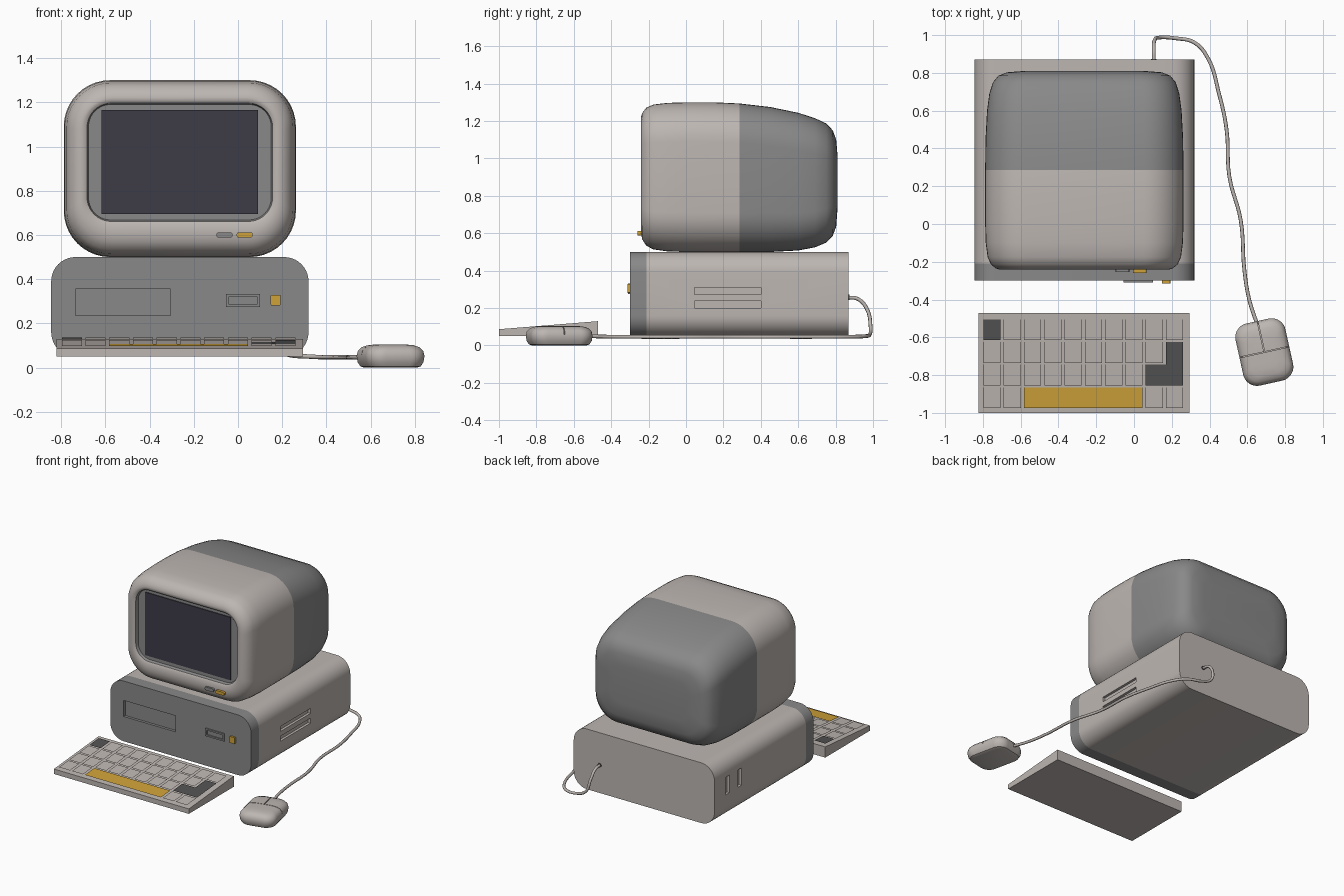
import bpy, bmesh, math
from mathutils import Matrix

if "Cube" in bpy.data.objects:
    bpy.data.objects.remove(bpy.data.objects["Cube"])


def material(name, rgb):
    m = bpy.data.materials.new(name)
    m.diffuse_color = (*rgb, 1)
    m.use_nodes = True
    m.node_tree.nodes["Principled BSDF"].inputs["Base Color"].default_value = m.diffuse_color
    return m


BEIGE = material("warm_beige", (0.51, 0.47, 0.445))
GREY = material("mid_grey", (0.25, 0.25, 0.25))
SCREEN = material("screen_dark", (0.047, 0.045, 0.064))
YELLOW = material("mustard_yellow", (0.62, 0.36, 0.04))
DARK = material("dark_grey", (0.085, 0.085, 0.085))


def finish(name, bm, *mats):
    bmesh.ops.recalc_face_normals(bm, faces=bm.faces)
    me = bpy.data.meshes.new(name)
    bm.to_mesh(me)
    bm.free()
    ob = bpy.data.objects.new(name, me)
    bpy.context.collection.objects.link(ob)
    for m in mats:
        me.materials.append(m)
    return ob


def activate(ob):
    bpy.ops.object.select_all(action='DESELECT')
    ob.select_set(True)
    bpy.context.view_layer.objects.active = ob


def smooth(ob, angle=35):
    activate(ob)
    bpy.ops.object.shade_smooth_by_angle(angle=math.radians(angle))


def box(name, x0, x1, y0, y1, z0, z1, mat=None, bevel=0):
    bm = bmesh.new()
    bmesh.ops.create_cube(bm, size=1)
    for v in bm.verts:
        v.co = ((x0 + x1) / 2 + v.co.x * (x1 - x0), (y0 + y1) / 2 + v.co.y * (y1 - y0),
                (z0 + z1) / 2 + v.co.z * (z1 - z0))
    if bevel:
        edges = [e for e in bm.edges if abs(e.verts[0].co.y - e.verts[1].co.y) > 1e-5]
        bmesh.ops.bevel(bm, geom=edges, offset=bevel, segments=4, profile=0.5, affect='EDGES')
    return finish(name, bm, *([mat] if mat else []))


def cut(ob, cutter):
    cutter.hide_render = True
    mod = ob.modifiers.new("cut", 'BOOLEAN')
    mod.operation, mod.object, mod.solver = 'DIFFERENCE', cutter, 'EXACT'
    activate(ob)
    bpy.ops.object.modifier_apply(modifier=mod.name)
    bpy.data.objects.remove(cutter, do_unlink=True)


def loft(name, rings, cx, mats, index=lambda i: 0, n=10):
    """Rounded-rectangle rings (y, half width, z low, z high, radius) joined along y."""
    bm = bmesh.new()
    loops = []
    for y, hw, z0, z1, r in rings:
        loop = []
        for q, (sx, top) in enumerate([(1, 1), (-1, 1), (-1, 0), (1, 0)]):
            ox, oz = cx + sx * (hw - r), (z1 - r) if top else (z0 + r)
            for k in range(n + 1):
                a = (q + k / n) * math.pi / 2
                loop.append(bm.verts.new((ox + r * math.cos(a), y, oz + r * math.sin(a))))
        loops.append(loop)
    for i, (a, b) in enumerate(zip(loops, loops[1:])):
        for k in range(len(a)):
            j = (k + 1) % len(a)
            bm.faces.new((a[k], a[j], b[j], b[k])).material_index = index(i)
    bm.faces.new(loops[0]).material_index = index(0)
    bm.faces.new(loops[-1]).material_index = index(len(rings) - 2)
    return finish(name, bm, *mats)


# Computer case: body, front panel, vents and drive details
case = loft("case_body", [(-0.21, 0.582, 0.05, 0.5, 0.11), (0.87, 0.582, 0.05, 0.5, 0.11)],
            -0.263, [BEIGE])
for z in (0.2, 0.273):
    cut(case, box("vent_cutter", 0.3, 0.4, 0.045, 0.4, z, z + 0.037))
for y in (0.55, 0.695):
    cut(case, box("vent_cutter", -0.9, -0.825, y, y + 0.045, 0.24, 0.37))
smooth(case)
panel = loft("front_panel", [(-0.30, 0.582, 0.05, 0.5, 0.11), (-0.21, 0.582, 0.05, 0.5, 0.11)],
             -0.263, [GREY])
cut(panel, box("bay_cutter", -0.735, -0.305, -0.4, -0.28, 0.235, 0.355))
smooth(panel)
slot = box("drive_slot", -0.055, 0.1, -0.31, -0.29, 0.275, 0.332, GREY)
cut(slot, box("slot_cutter", -0.043, 0.088, -0.33, -0.301, 0.287, 0.32))
box("power_button", 0.148, 0.192, -0.314, -0.29, 0.281, 0.329, YELLOW, 0.004)

# Monitor: recess, rounded bezel, body and grey rear shell
rings = [(-0.212, 0.413, 0.668, 1.19, 0.10), (-0.232, 0.42, 0.661, 1.196, 0.11),
         (-0.24, 0.432, 0.647, 1.206, 0.12), (-0.241, 0.45, 0.60, 1.222, 0.15),
         (-0.234, 0.47, 0.567, 1.243, 0.17), (-0.213, 0.495, 0.534, 1.271, 0.19),
         (-0.175, 0.512, 0.514, 1.288, 0.20), (-0.10, 0.522, 0.503, 1.297, 0.21),
         (0.0, 0.525, 0.5, 1.30, 0.21), (0.15, 0.525, 0.5, 1.30, 0.21),
         (0.285, 0.525, 0.5, 1.294, 0.21), (0.45, 0.523, 0.5, 1.275, 0.21),
         (0.6, 0.515, 0.508, 1.244, 0.20), (0.69, 0.503, 0.525, 1.215, 0.19),
         (0.75, 0.484, 0.55, 1.187, 0.18), (0.785, 0.455, 0.587, 1.15, 0.16),
         (0.803, 0.41, 0.635, 1.10, 0.14), (0.81, 0.32, 0.73, 1.02, 0.10)]
smooth(loft("monitor_shell", rings, -0.263, [BEIGE, GREY], lambda i: int(i < 1 or i >= 10)))
box("screen", -0.617, 0.09, -0.219, -0.211, 0.695, 1.165, SCREEN)
box("monitor_button", -0.097, -0.025, -0.255, -0.21, 0.588, 0.612, GREY, 0.009)
box("monitor_lamp", -0.006, 0.066, -0.26, -0.21, 0.588, 0.612, YELLOW, 0.009)

# Keyboard wedge
Y0, Y1, Z0, Z1 = -1.0, -0.47, 0.087, 0.13
bm = bmesh.new()
ends = [[bm.verts.new((x, y, z)) for y, z in ((Y0, 0.05), (Y1, 0.05), (Y1, Z1), (Y0, Z0))]
        for x in (-0.822, 0.294)]
for e in ends:
    bm.faces.new(e)
for k in range(4):
    j = (k + 1) % 4
    bm.faces.new((ends[0][k], ends[0][j], ends[1][j], ends[1][k]))
finish("keyboard_case", bm, BEIGE)

# Keys on a 10 by 4 grid, tapered and following the slope
PX, PY, KX, KY = 0.1073, 0.12, -0.797, -0.975
W, D = 0.091, 0.11


def add_key(bm, outline):
    f = bm.faces.new([bm.verts.new((x, y, 0)) for x, y in outline])
    f.normal_update()
    for thick, depth in ((0.004, 0.02), (0.011, 0.009)):
        bmesh.ops.inset_region(bm, faces=[f], thickness=thick, depth=depth, use_even_offset=True)
        f.normal_update()


def rect(col, row, span=1):
    x0, y0 = KX + col * PX, KY + row * PY
    x1 = x0 + (span - 1) * PX + W
    return [(x0, y0), (x1, y0), (x1, y0 + D), (x0, y0 + D)]


def key_object(name, outlines, mat):
    bm = bmesh.new()
    for o in outlines:
        add_key(bm, o)
    for v in bm.verts:
        v.co.z += Z0 + (v.co.y - Y0) * (Z1 - Z0) / (Y1 - Y0) - 0.001
    me = finish(name, bm, mat)
    return me


plain = [(c, 3) for c in range(1, 10)] + [(c, 2) for c in range(9)]
plain += [(c, 1) for c in range(8)] + [(c, 0) for c in (0, 1, 8, 9)]
key_object("plain_keys", [rect(c, r) for c, r in plain], BEIGE)
key_object("space_bar", [rect(2, 0, 6)], YELLOW)
key_object("corner_key", [rect(0, 3)], DARK)
xa, xb, xc = KX + 8 * PX, KX + 9 * PX, KX + 9 * PX + W
ya, yb, yc = KY + PY, KY + PY + D, KY + 2 * PY + D
key_object("enter_key", [[(xa, ya), (xc, ya), (xc, yc), (xb, yc), (xb, yb), (xa, yb)]], DARK)

# Mouse: rings stacked upwards, grooves cut, then turned into place
prof = [(0, 0.03), (0.006, 0.015), (0.025, 0.004), (0.052, 0.0), (0.075, 0.005),
        (0.092, 0.02), (0.101, 0.045), (0.105, 0.08)]
mouse = loft("mouse", [(z, 0.135 - d, -0.168 + d, 0.168 - d, 0.075 - d * 0.4) for z, d in prof],
             0, [BEIGE])
mouse.data.transform(Matrix.Rotation(math.pi / 2, 4, 'X'))
cut(mouse, box("groove_cutter", -0.2, 0.2, -0.002, 0.002, 0.06, 0.2))
cut(mouse, box("groove_cutter", -0.002, 0.002, 0.0, 0.2, 0.06, 0.2))
mouse.data.transform(Matrix.Translation((0.69, -0.678, 0)) @ Matrix.Rotation(math.radians(12.5), 4, 'Z'))
smooth(mouse)

# Mouse cable and its socket
path = [(0.105, 0.86, 0.257), (0.105, 0.92, 0.248), (0.108, 0.97, 0.19), (0.135, 0.987, 0.10),
        (0.22, 0.983, 0.06), (0.32, 0.96, 0.05), (0.39, 0.88, 0.047), (0.45, 0.69, 0.046),
        (0.49, 0.5, 0.046), (0.505, 0.25, 0.046), (0.565, 0.02, 0.046), (0.585, -0.25, 0.046),
        (0.61, -0.4, 0.047), (0.655, -0.54, 0.05)]
cu = bpy.data.curves.new("mouse_cable", 'CURVE')
cu.dimensions, cu.bevel_depth, cu.bevel_resolution, cu.resolution_u = '3D', 0.01, 2, 6
sp = cu.splines.new('BEZIER')
sp.bezier_points.add(len(path) - 1)
for p, co in zip(sp.bezier_points, path):
    p.co = co
    p.handle_left_type = p.handle_right_type = 'AUTO'
cu.materials.append(BEIGE)
cable = bpy.data.objects.new("mouse_cable", cu)
bpy.context.collection.objects.link(cable)
activate(cable)
bpy.ops.object.convert(target='MESH')
smooth(bpy.context.object, 60)
box("cable_socket", 0.09, 0.12, 0.865, 0.873, 0.242, 0.272, DARK, 0.014)
